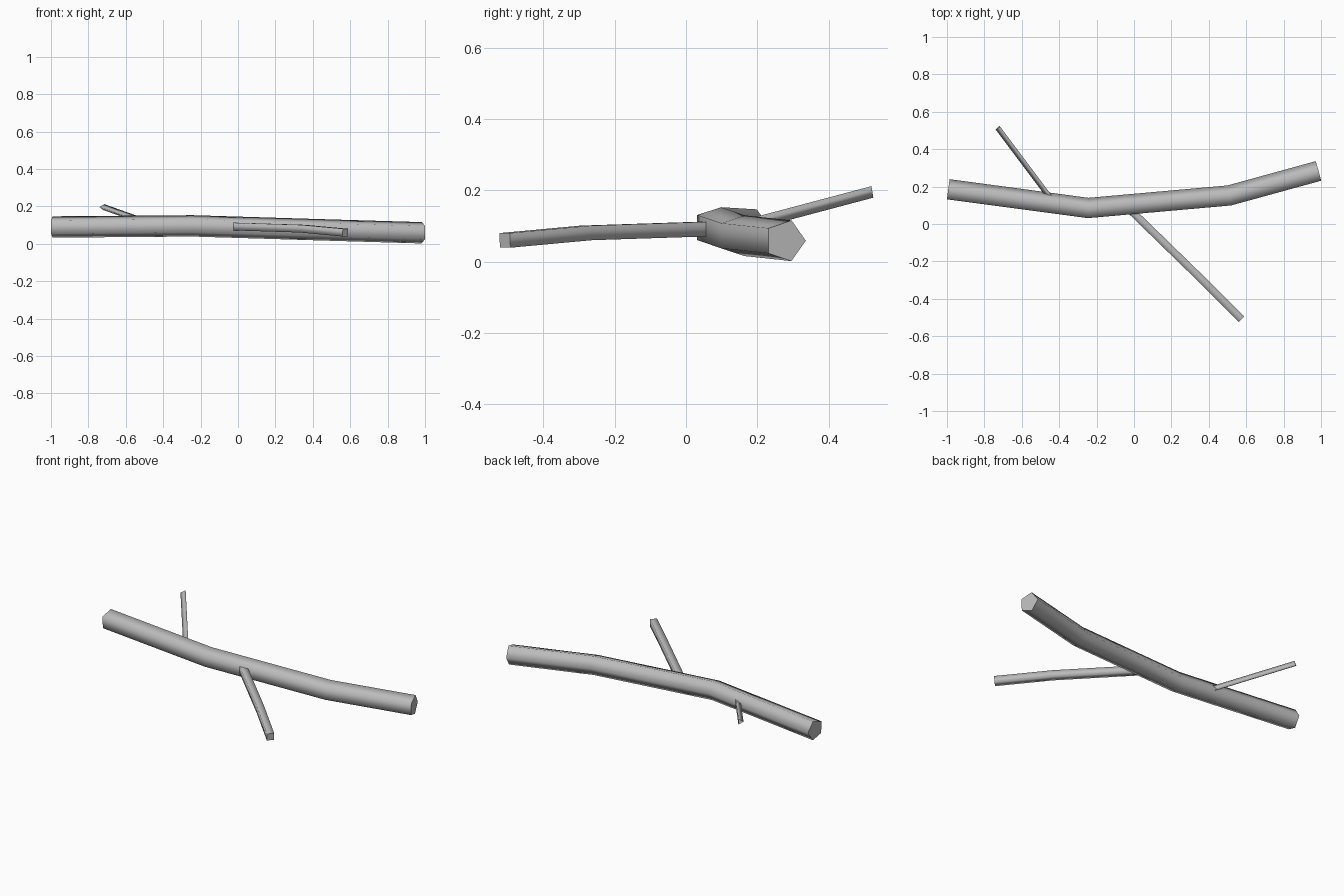
import bpy, bmesh, math
from mathutils import Vector

if "Cube" in bpy.data.objects:
    bpy.data.objects.remove(bpy.data.objects["Cube"])

bark = bpy.data.materials.new("grey_bark")
bark.diffuse_color = (0.5, 0.5, 0.5, 1)
bark.use_nodes = True
bark.node_tree.nodes["Principled BSDF"].inputs["Base Color"].default_value = bark.diffuse_color
UP = Vector((0, 0, 1))


def tube(name, path, sides, radius, phase=0.0):
    """Mitred low-poly tube along a path, smooth sides and flat capped ends."""
    pts = [Vector(p) for p in path]
    segs = [(b - a).normalized() for a, b in zip(pts, pts[1:])]
    bm = bmesh.new()
    rings = []
    for i, p in enumerate(pts):
        before, after = segs[max(i - 1, 0)], segs[min(i, len(segs) - 1)]
        t = (before + after).normalized()
        left = UP.cross(t).normalized()
        top = t.cross(left)
        ring = []
        for k in range(sides):
            a = phase + 2 * math.pi * k / sides
            ring.append(bm.verts.new(p + radius * (math.cos(a) * left + math.sin(a) * top)))
        rings.append(ring)
    for r0, r1 in zip(rings, rings[1:]):
        for k in range(sides):
            j = (k + 1) % sides
            bm.faces.new((r0[k], r0[j], r1[j], r1[k])).smooth = True
    for ring in (rings[0], rings[-1]):
        cap = bm.faces.new(ring)
        for e in cap.edges:
            e.smooth = False
    bmesh.ops.recalc_face_normals(bm, faces=bm.faces)
    me = bpy.data.meshes.new(name)
    bm.to_mesh(me)
    bm.free()
    me.materials.append(bark)
    ob = bpy.data.objects.new(name, me)
    bpy.context.collection.objects.link(ob)
    return ob


# Main branch: five sides, vertex pointing to the back
tube("main_branch", [(-0.9935, 0.18, 0.09), (-0.245, 0.08, 0.096),
                     (0.51, 0.147, 0.073), (0.987, 0.278, 0.059)], 5, 0.06)

# Front twig: square section, slight bend downwards
tube("front_twig", [(-0.03, 0.085, 0.093), (0.345, -0.28, 0.081),
                    (0.574, -0.508, 0.06)], 4, 0.029, math.pi / 4)

# Back twig: triangular section, rising
tube("back_twig", [(-0.42, 0.11, 0.088), (-0.725, 0.517, 0.196)], 3, 0.019)
